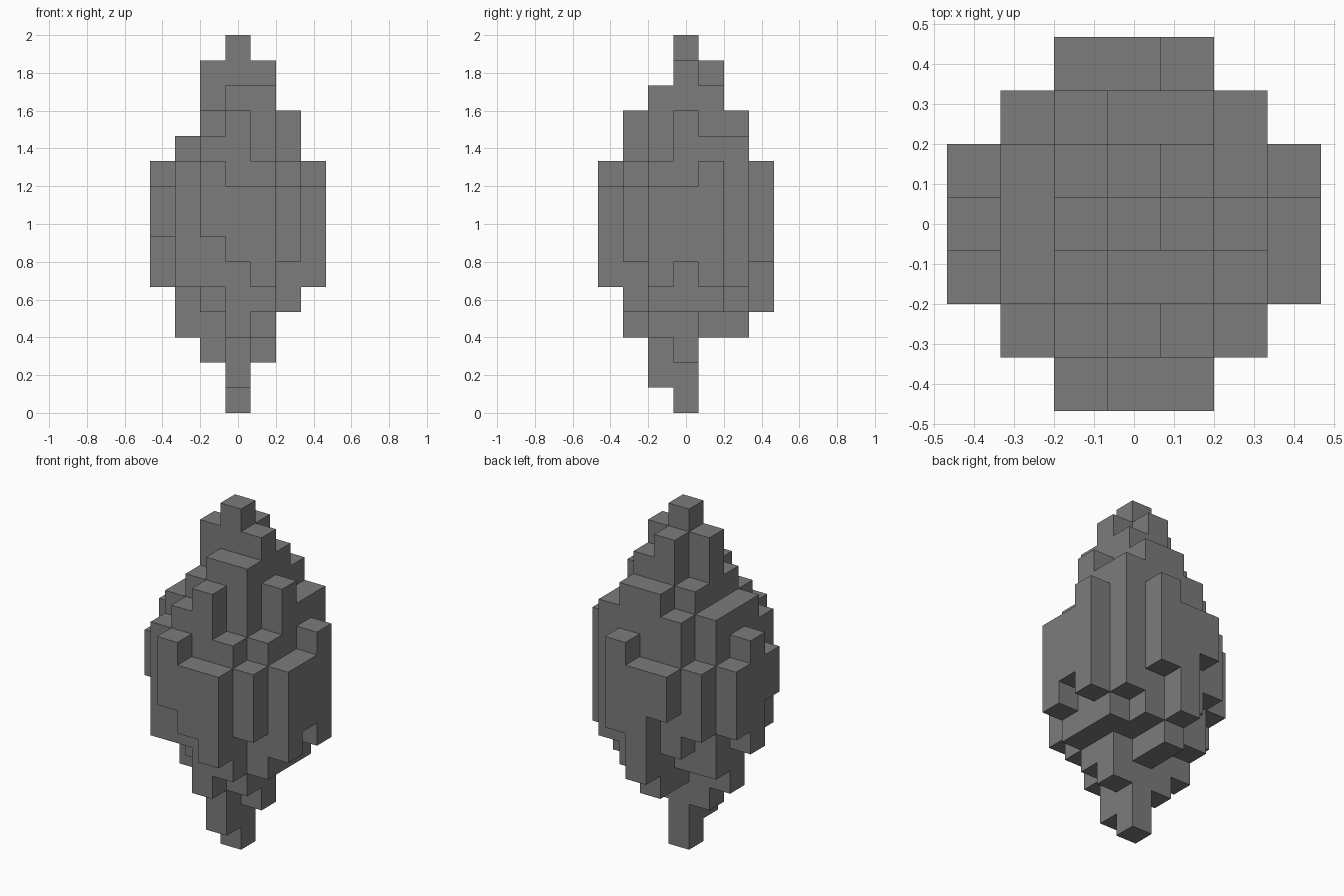
import bpy, bmesh, math
from mathutils import Vector

if "Cube" in bpy.data.objects:
    bpy.data.objects.remove(bpy.data.objects["Cube"])

U = 2 / 15  # edge of one block

# Rows run from back to front, each row from left to right, in blocks above ground
TOPS = [
    (9, 9, 10),
    (9, 11, 12, 12, 11),
    (9, 11, 12, 14, 13, 11, 10),
    (10, 11, 14, 15, 14, 12, 9),
    (9, 11, 12, 13, 13, 10, 9),
    (10, 11, 12, 10, 9),
    (10, 9, 9),
]
BOTTOMS = [
    (7, 4, 6),
    (6, 5, 3, 4, 5),
    (6, 4, 4, 3, 4, 4, 5),
    (5, 3, 2, 0, 2, 4, 6),
    (7, 5, 4, 1, 3, 4, 5),
    (5, 5, 3, 4, 6),
    (7, 6, 5),
]

# Fill each column of the crystal with blocks
blocks = set()
for r, (tops, bottoms) in enumerate(zip(TOPS, BOTTOMS)):
    half = len(tops) // 2
    for c, (top, bottom) in enumerate(zip(tops, bottoms)):
        for k in range(bottom, top):
            blocks.add((c - half, 3 - r, k))

# Skin: one square on every exposed block side
bm = bmesh.new()
corner = {}


def vert(p):
    key = tuple(round(v * 2) for v in p)
    if key not in corner:
        corner[key] = bm.verts.new(p * U)
    return corner[key]


for b in sorted(blocks):
    centre = Vector((b[0], b[1], b[2] + 0.5))
    for axis in range(3):
        for sign in (-1, 1):
            near = list(b)
            near[axis] += sign
            if tuple(near) in blocks:
                continue
            n, s, t = Vector(), Vector(), Vector()
            n[axis] = sign * 0.5
            s[(axis + 1) % 3] = 0.5
            t[(axis + 2) % 3] = 0.5 * sign
            bm.faces.new([vert(centre + n + d) for d in (-s - t, s - t, s + t, -s + t)])

# Merge flat areas into single faces
bmesh.ops.dissolve_limit(bm, angle_limit=math.radians(1),
                         verts=bm.verts[:], edges=bm.edges[:])

mesh = bpy.data.meshes.new("block_crystal")
bm.to_mesh(mesh)
bm.free()

grey = bpy.data.materials.new("stone grey")
grey.diffuse_color = (0.2, 0.2, 0.2, 1)
grey.use_nodes = True
grey.node_tree.nodes["Principled BSDF"].inputs["Base Color"].default_value = grey.diffuse_color
mesh.materials.append(grey)
crystal = bpy.data.objects.new("block_crystal", mesh)
bpy.context.collection.objects.link(crystal)
